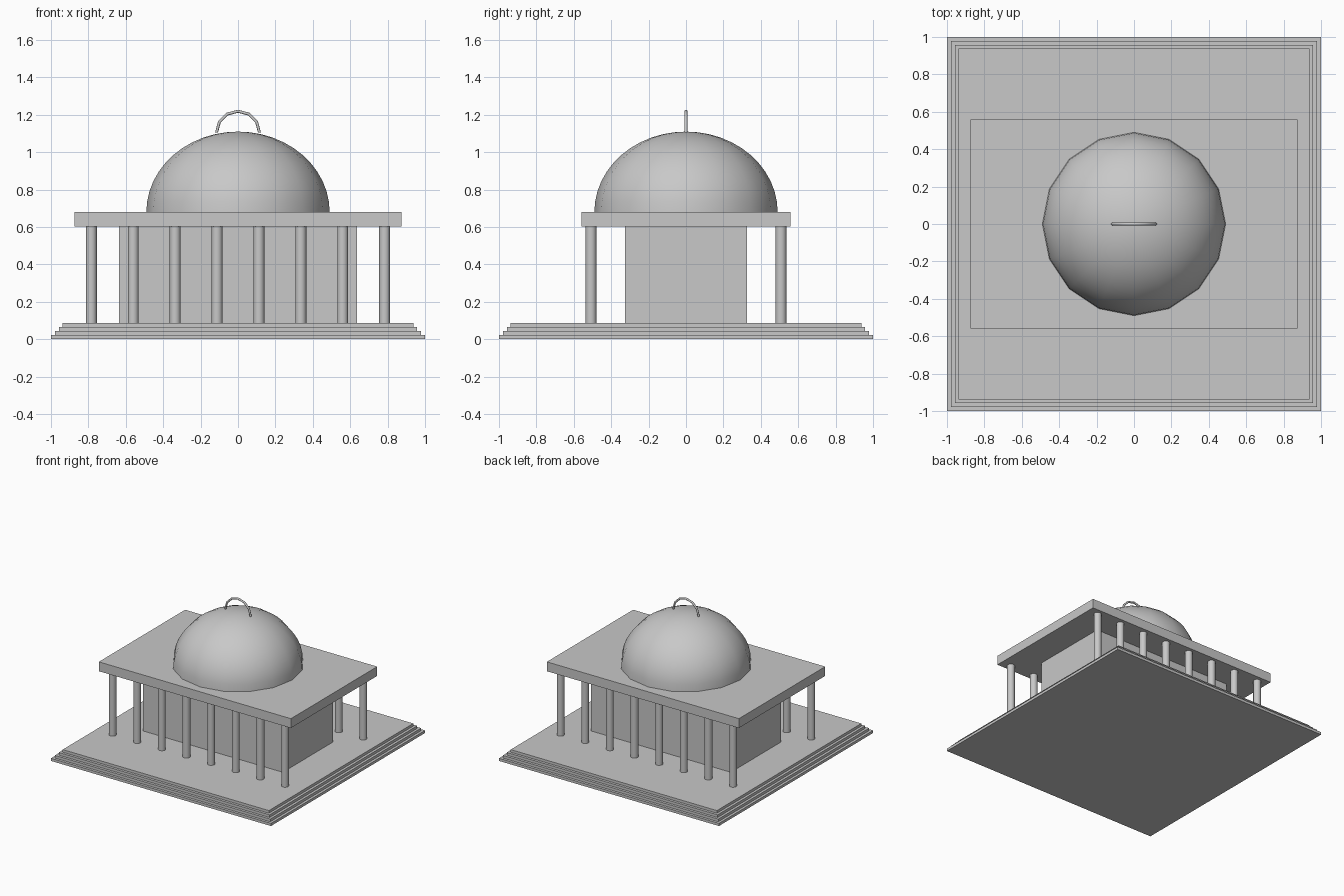
import bpy
import bmesh
from math import cos, sin, pi, radians
from mathutils import Vector, Matrix

cube = bpy.data.objects.get("Cube")
if cube:
    bpy.data.objects.remove(cube, do_unlink=True)

# One plain stone colour for the whole building
stone = bpy.data.materials.new("grey_stone")
stone.use_nodes = True
colour = (0.58, 0.58, 0.58, 1)
stone.diffuse_color = colour
stone.node_tree.nodes["Principled BSDF"].inputs["Base Color"].default_value = colour


def finish(name, bm, smooth=False):
    """Turn a bmesh into a named, coloured object."""
    bmesh.ops.recalc_face_normals(bm, faces=bm.faces)
    mesh = bpy.data.meshes.new(name)
    bm.to_mesh(mesh)
    bm.free()
    mesh.materials.append(stone)
    obj = bpy.data.objects.new(name, mesh)
    bpy.context.collection.objects.link(obj)
    if smooth:
        bpy.ops.object.select_all(action="DESELECT")
        obj.select_set(True)
        bpy.context.view_layer.objects.active = obj
        bpy.ops.object.shade_smooth_by_angle(angle=radians(50))
    return obj


def box(name, half_x, half_y, low, high):
    bm = bmesh.new()
    size = Matrix.Diagonal((2 * half_x, 2 * half_y, high - low, 1))
    bmesh.ops.create_cube(bm, size=1, matrix=Matrix.Translation((0, 0, (low + high) / 2)) @ size)
    return finish(name, bm)


floor, ceiling, roof_top = 0.086, 0.603, 0.68

# Stepped base
steps = 4
for i in range(steps):
    half = 1 - 0.021 * i
    box(f"base_step_{i + 1}", half, half, floor * i / steps, floor * (i + 1) / steps)

# Inner hall and roof slab
box("hall", 0.635, 0.325, floor, ceiling)
box("roof_slab", 0.873, 0.56, ceiling, roof_top)

# Round columns in a front row and a back row
for side, y in (("front", -0.508), ("back", 0.508)):
    for i in range(8):
        x = 0.224 * (i - 3.5)
        bm = bmesh.new()
        bmesh.ops.create_cone(bm, cap_ends=True, segments=16, radius1=0.029, radius2=0.029,
                              depth=ceiling - floor,
                              matrix=Matrix.Translation((x, y, (floor + ceiling) / 2)))
        finish(f"{side}_column_{i + 1}", bm, smooth=True)

# Dome: a slightly flattened half sphere with sixteen sides
bm = bmesh.new()
bmesh.ops.create_uvsphere(bm, u_segments=16, v_segments=24, radius=1)
bmesh.ops.delete(bm, geom=[v for v in bm.verts if v.co.z < -0.01], context="VERTS")
bmesh.ops.transform(bm, verts=bm.verts,
                    matrix=Matrix.Translation((0, 0, roof_top)) @ Matrix.Diagonal((0.49, 0.49, 0.43, 1)))
finish("dome", bm, smooth=True)

# Arched ring on top of the dome: a thin tube swept over a half circle
bm = bmesh.new()
rings = []
for i in range(7):
    a = pi * i / 6
    outward = Vector((cos(a), 0, sin(a)))
    centre = Vector((0, 0, 1.104)) + outward * 0.115
    ring = []
    for j in range(8):
        b = 2 * pi * j / 8
        ring.append(bm.verts.new(centre + 0.008 * (outward * cos(b) + Vector((0, sin(b), 0)))))
    rings.append(ring)
for r, s in zip(rings, rings[1:]):
    for j in range(8):
        k = (j + 1) % 8
        bm.faces.new((r[j], r[k], s[k], s[j]))
for end in (rings[0], rings[-1]):
    bm.faces.new(end)
finish("dome_arch", bm, smooth=True)
